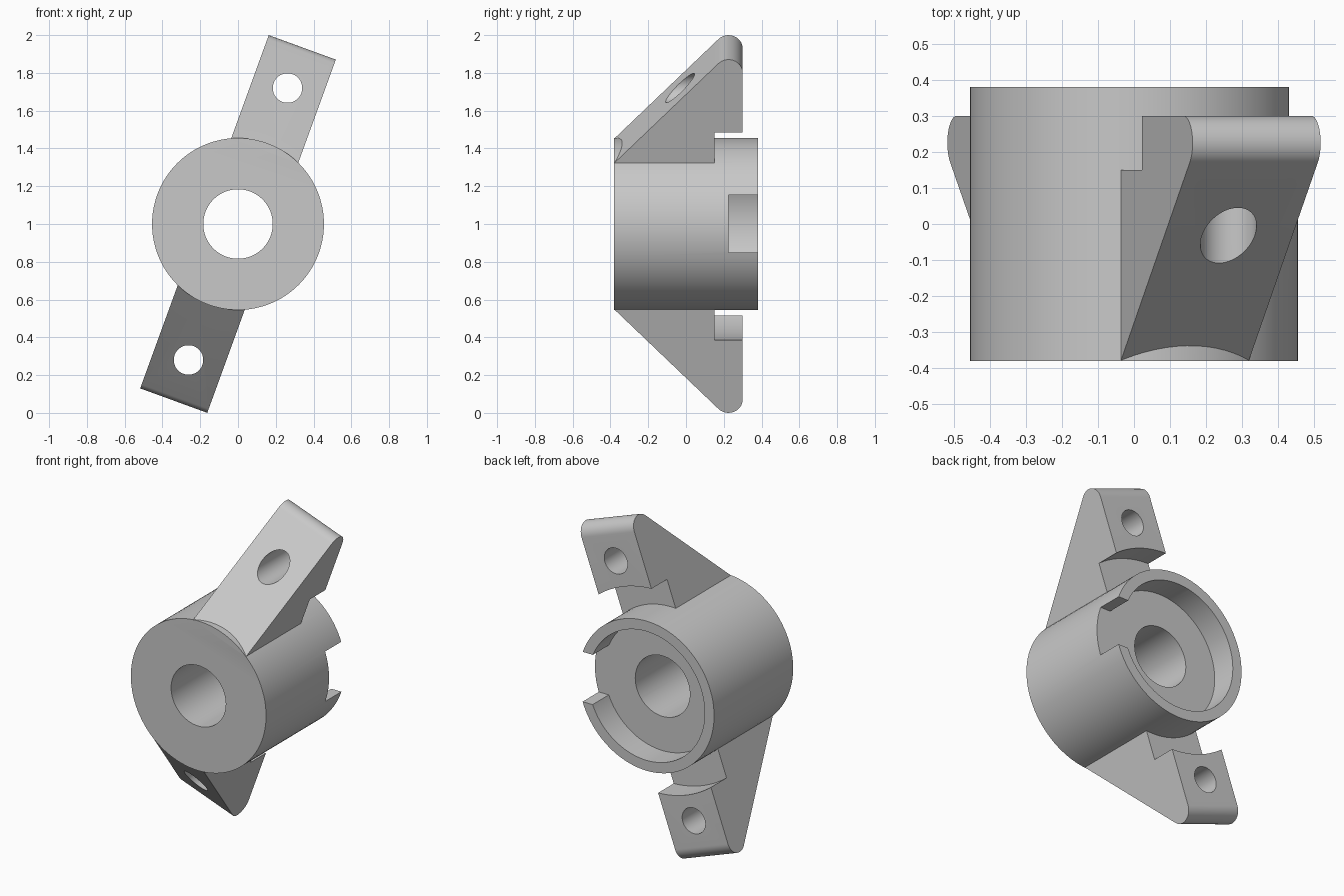
import bpy, bmesh, math
from mathutils import Matrix, Vector

if "Cube" in bpy.data.objects:
    bpy.data.objects.remove(bpy.data.objects["Cube"], do_unlink=True)

RADIUS, HALF_LEN = 0.455, 0.38
HALF_WIDTH, TILT = 0.189, math.radians(20)

grey = bpy.data.materials.new("light grey metal")
grey.use_nodes = True
grey.diffuse_color = (0.58, 0.58, 0.58, 1)
grey.node_tree.nodes["Principled BSDF"].inputs["Base Color"].default_value = (0.58, 0.58, 0.58, 1)


def make_object(name, bm):
    bmesh.ops.recalc_face_normals(bm, faces=bm.faces)
    mesh = bpy.data.meshes.new(name)
    bm.to_mesh(mesh)
    bm.free()
    mesh.materials.append(grey)
    obj = bpy.data.objects.new(name, mesh)
    bpy.context.collection.objects.link(obj)
    return obj


def cylinder(name, radius, y0, y1, z=0, sides=96):
    """Cylinder lying along the y axis."""
    bm = bmesh.new()
    place = Matrix.Translation((0, (y0 + y1) / 2, z)) @ Matrix.Rotation(math.pi / 2, 4, "X")
    bmesh.ops.create_cone(bm, cap_ends=True, segments=sides, radius1=radius,
                          radius2=radius, depth=y1 - y0, matrix=place)
    return make_object(name, bm)


def box(name, low, high):
    low, high = Vector(low), Vector(high)
    bm = bmesh.new()
    place = Matrix.Translation((low + high) / 2) @ Matrix.Diagonal((high - low).to_4d())
    bmesh.ops.create_cube(bm, size=1, matrix=place)
    return make_object(name, bm)


def combine(target, tool, operation):
    """Apply a boolean and discard the tool."""
    tool.hide_render = True
    mod = target.modifiers.new(operation, "BOOLEAN")
    mod.operation, mod.object, mod.solver = operation, tool, "EXACT"
    bpy.context.view_layer.objects.active = target
    bpy.ops.object.modifier_apply(modifier=mod.name)
    bpy.data.objects.remove(tool, do_unlink=True)


def make_arm(name, angle):
    # Side profile: slope tangent to a rounded tip
    root = Vector((-HALF_LEN, 0.412))
    centre, tip = Vector((0.225, 0.92)), 0.075
    gap = centre - root
    start = math.atan2(gap.y, gap.x) + math.asin(tip / gap.length) + math.pi / 2
    steps = 20
    profile = [(-0.37, 0.36), tuple(root)]
    for i in range(steps + 1):
        a = start * (1 - i / steps)
        profile.append((centre.x + tip * math.cos(a), centre.y + tip * math.sin(a)))
    profile.append((0.30, 0.36))

    bm = bmesh.new()
    face = bm.faces.new([bm.verts.new((-HALF_WIDTH, y, r)) for y, r in profile])
    extruded = bmesh.ops.extrude_face_region(bm, geom=[face])["geom"]
    bmesh.ops.translate(bm, vec=(2 * HALF_WIDTH, 0, 0),
                        verts=[v for v in extruded if isinstance(v, bmesh.types.BMVert)])
    arm = make_object(name, bm)

    # Curved clearance behind, and the bolt hole
    combine(arm, cylinder("clearance_cutter", 0.615, 0.15, 0.5, sides=128), "DIFFERENCE")
    combine(arm, cylinder("hole_cutter", 0.078, -0.6, 0.6, z=0.766, sides=48), "DIFFERENCE")
    arm.data.transform(Matrix.Rotation(angle, 4, "Y"))
    return arm


# Hub with two opposite arms
hub = cylinder("hub_with_arms", RADIUS, -HALF_LEN, HALF_LEN)
for name, angle in (("upper_arm", TILT), ("lower_arm", TILT + math.pi)):
    combine(hub, make_arm(name, angle), "UNION")

# Bore, rear recess and side notch through the rim
combine(hub, cylinder("bore_cutter", 0.184, -0.6, 0.6, sides=64), "DIFFERENCE")
combine(hub, cylinder("recess_cutter", 0.392, 0.225, 0.6), "DIFFERENCE")
combine(hub, box("notch_cutter", (0.25, 0.225, -0.15), (0.6, 0.6, 0.153)), "DIFFERENCE")

# Stand on the ground and smooth the round surfaces
hub.data.transform(Matrix.Translation((0, 0, 1)))
bpy.ops.object.select_all(action="DESELECT")
hub.select_set(True)
bpy.context.view_layer.objects.active = hub
bpy.ops.object.shade_smooth_by_angle(angle=math.radians(30))
